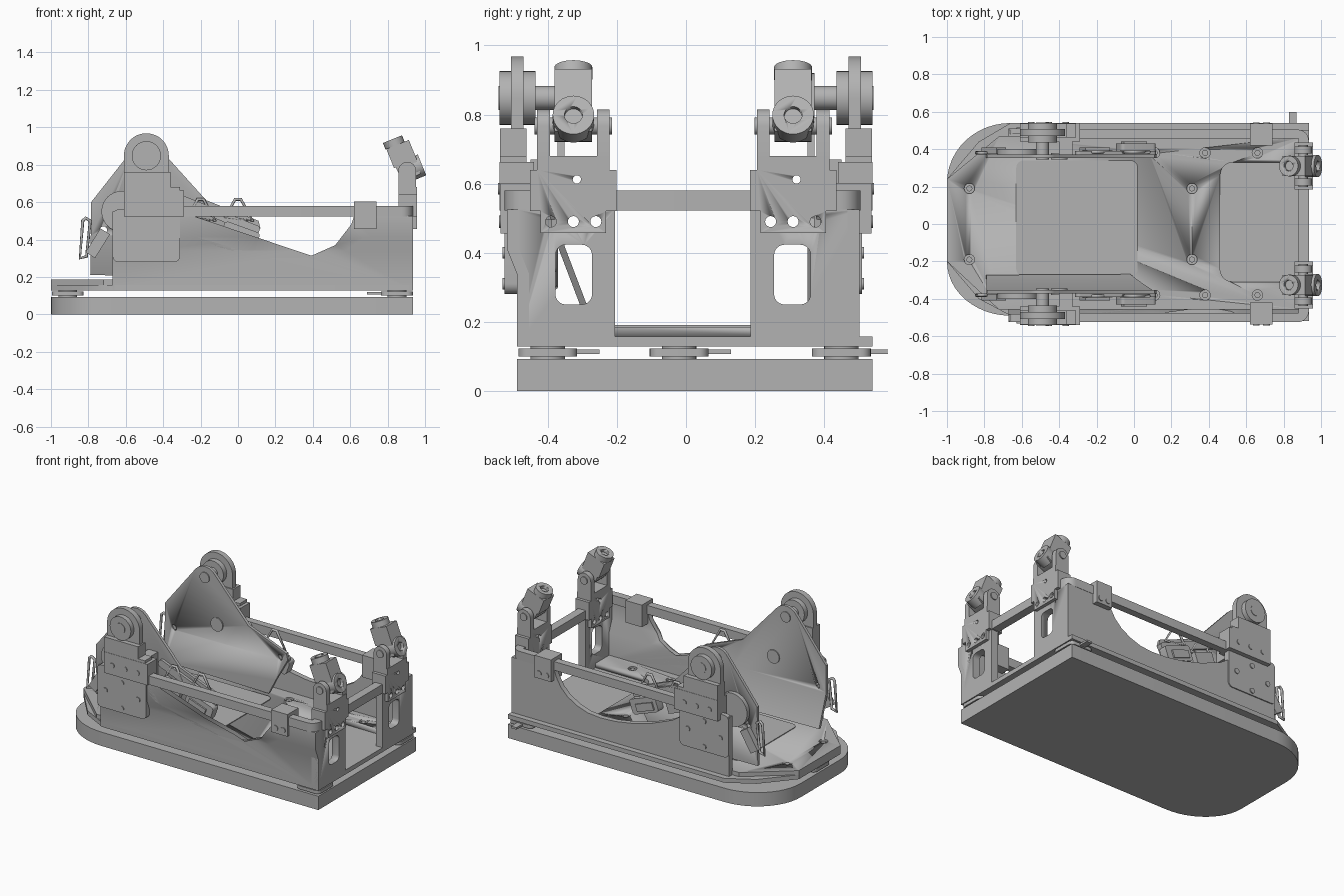
import bpy, bmesh, math
from mathutils import Matrix, Vector

if "Cube" in bpy.data.objects:
    bpy.data.objects.remove(bpy.data.objects["Cube"], do_unlink=True)

metal = bpy.data.materials.new("machined grey")
metal.use_nodes = True
metal.diffuse_color = (0.45, 0.45, 0.45, 1)
metal.node_tree.nodes["Principled BSDF"].inputs["Base Color"].default_value = (0.45, 0.45, 0.45, 1)


def finish(name, bm):
    bmesh.ops.recalc_face_normals(bm, faces=bm.faces)
    me = bpy.data.meshes.new(name)
    bm.to_mesh(me)
    bm.free()
    me.materials.append(metal)
    ob = bpy.data.objects.new(name, me)
    bpy.context.collection.objects.link(ob)
    bpy.ops.object.select_all(action="DESELECT")
    ob.select_set(True)
    bpy.context.view_layer.objects.active = ob
    bpy.ops.object.shade_smooth_by_angle(angle=math.radians(30))
    return ob


def prism(name, pts, axis, lo, hi, matrix=None, bends=(), slope=0.0):
    """Extrude a 2D outline along an axis; bends shear the part below or above a height."""
    lo, hi = min(lo, hi), max(lo, hi)
    place = {"x": lambda p, d: (d, p[0], p[1]),
             "y": lambda p, d: (p[0], d, p[1]),
             "z": lambda p, d: (p[0], p[1], d)}[axis]
    bm = bmesh.new()
    a = [bm.verts.new(place(p, lo)) for p in pts]
    b = [bm.verts.new(place(p, hi)) for p in pts]
    bm.faces.new(a)
    bm.faces.new(b)
    for i in range(len(pts)):
        j = (i + 1) % len(pts)
        bm.faces.new((a[i], a[j], b[j], b[i]))
    if bends:
        bmesh.ops.triangulate(bm, faces=bm.faces)
        for z in bends:
            bmesh.ops.bisect_plane(bm, geom=bm.verts[:] + bm.edges[:] + bm.faces[:],
                                   plane_co=(0, 0, z), plane_no=(0, 0, 1))
        for v in bm.verts:
            v.co.y += slope * (min(max(v.co.z, bends[0]), bends[1]) - bends[0])
    if matrix:
        bm.transform(matrix)
    return finish(name, bm)


def arc(cx, cy, rx, ry, a0, a1, n=12):
    return [(cx + rx * math.cos(math.radians(a0 + (a1 - a0) * i / n)),
             cy + ry * math.sin(math.radians(a0 + (a1 - a0) * i / n))) for i in range(n + 1)]


def circle(cx, cy, r, n=32):
    return arc(cx, cy, r, r, 0, 360, n)[:-1]


def rect(x0, x1, y0, y1, r=0.0):
    if not r:
        return [(x0, y0), (x1, y0), (x1, y1), (x0, y1)]
    return (arc(x1 - r, y1 - r, r, r, 0, 90, 6) + arc(x0 + r, y1 - r, r, r, 90, 180, 6)
            + arc(x0 + r, y0 + r, r, r, 180, 270, 6) + arc(x1 - r, y0 + r, r, r, 270, 360, 6))


def cut(ob, pts, axis, lo, hi):
    cutter = prism("cutter", pts, axis, lo, hi)
    cutter.hide_render = True
    m = ob.modifiers.new("cut", "BOOLEAN")
    m.operation, m.solver, m.object = "DIFFERENCE", "EXACT", cutter
    bpy.context.view_layer.objects.active = ob
    bpy.ops.object.modifier_apply(modifier=m.name)
    bpy.data.objects.remove(cutter, do_unlink=True)


def wire_loop(name, pts, y, r=0.009):
    cu = bpy.data.curves.new(name, "CURVE")
    cu.dimensions, cu.bevel_depth, cu.bevel_resolution = "3D", r, 2
    sp = cu.splines.new("POLY")
    sp.points.add(len(pts) - 1)
    for p, (x, z) in zip(sp.points, pts):
        p.co = (x, y, z, 1)
    sp.use_cyclic_u = True
    cu.materials.append(metal)
    bpy.context.collection.objects.link(bpy.data.objects.new(name, cu))


def tilted(x, z, angle):
    return Matrix.Translation(Vector((x, 0, z))) @ Matrix.Rotation(math.radians(angle), 4, "Y")


# base slab with rounded end, adapter plate and deck
prism("base_slab", [(0.935, -0.49), (0.935, 0.54)] + arc(-0.66, 0.22, 0.34, 0.32, 90, 180)
      + arc(-0.66, -0.2, 0.34, 0.29, 180, 270), "z", 0, 0.092)
prism("adapter_plate", [(0.935, -0.49), (0.935, 0.54), (-0.66, 0.54), (-0.83, 0.44), (-1, 0.24),
                        (-1, -0.2), (-0.83, -0.4), (-0.66, -0.49)], "z", 0.128, 0.157)
deck = prism("deck", [(0.92, -0.46), (0.92, 0.47), (-0.72, 0.47), (-1, 0.24), (-1, -0.2),
                      (-0.72, -0.46)], "z", 0.157, 0.185)
cut(deck, rect(0.46, 1.2, -0.31, 0.33, 0.07), "z", 0.15, 0.3)
bolts = [(x, s * 0.19) for x in (-0.88, 0.31) for s in (-1, 1)]
bolts += [(x, s * 0.38) for x in (0.11, 0.38, 0.66) for s in (-1, 1)]
for x, y in bolts:
    cut(deck, circle(x, y, 0.028, 16), "z", 0.17, 0.2)
    prism("deck_bolt", circle(x, y, 0.016, 12), "z", 0.165, 0.18)
prism("floor_panel", rect(-0.63, 0.02, -0.28, 0.34, 0.04), "z", 0.184, 0.19)

# three load pads with cable stubs
for x, y in ((-0.91, -0.02), (0.85, -0.4), (0.85, 0.45)):
    prism("load_pad", rect(x - 0.085, x + 0.085, y - 0.085, y + 0.085, 0.03), "z", 0.1, 0.122)
    prism("load_pad_neck", circle(x, y, 0.05), "z", 0.085, 0.13)
    prism("pad_cable_stub", rect(x - 0.02, x + 0.02, y, y + 0.15), "z", 0.106, 0.119)
prism("pad_lever", rect(0.69, 0.8, -0.42, -0.38), "z", 0.106, 0.119)

# side walls with a scooped upper edge
wall = [(-0.67, 0.13), (0.935, 0.13), (0.935, 0.525), (0.62, 0.525), (0.605, 0.48), (0.57, 0.42),
        (0.52, 0.37), (0.45, 0.33), (0.37, 0.303), (0.28, 0.295), (0.17, 0.3), (0.05, 0.32),
        (-0.1, 0.36), (-0.25, 0.42), (-0.31, 0.46), (-0.31, 0.55), (-0.67, 0.55)]
prism("front_wall", wall, "y", -0.49, -0.455, bends=(0.34, 0.41), slope=-0.4)
prism("back_wall", wall, "y", 0.468, 0.503)

# rail frame running round three sides
prism("rail_frame", [(-0.6, -0.525)] + arc(0.875, -0.465, 0.06, 0.06, -90, 0, 6)
      + arc(0.875, 0.445, 0.06, 0.06, 0, 90, 6) + [(-0.6, 0.505), (-0.6, 0.458), (0.88, 0.458),
      (0.88, -0.475), (-0.6, -0.475)], "z", 0.522, 0.58)

for s in (-1, 1):
    side = "front" if s < 0 else "back"
    out = 0.525 if s < 0 else 0.51

    # rail clip
    prism(side + "_rail_clip", rect(0.62, 0.74, 0.455, 0.602), "y", s * 0.42, s * 0.537)
    for x in (0.653, 0.708):
        prism("clip_bolt", circle(x, 0.49, 0.018, 16), "y", s * 0.53, s * 0.542)

    # end panel with slot
    mid = -0.325 if s < 0 else 0.308
    inner, outer = (-0.205, -0.49) if s < 0 else (0.187, 0.503)
    panel = prism(side + "_end_panel", rect(min(inner, outer), max(inner, outer), 0.13, 0.525),
                  "x", 0.885, 0.935)
    cut(panel, rect(mid - 0.053, mid + 0.053, 0.25, 0.423, 0.03), "x", 0.8, 1)

    # clevis bracket with holes and ears
    y = s * 0.318 - 0.008
    prof = [(y - 0.095, 0.457), (y + 0.095, 0.457), (y + 0.095, 0.52), (y + 0.125, 0.52),
            (y + 0.125, 0.64), (y + 0.105, 0.64), (y + 0.105, 0.68), (y - 0.105, 0.68),
            (y - 0.105, 0.64), (y - 0.125, 0.64), (y - 0.125, 0.52), (y - 0.095, 0.52)]
    bracket = prism(side + "_clevis_bracket", prof, "x", 0.857, 0.957)
    for hy, hz, r in ((-0.065, 0.49, 0.016), (0, 0.49, 0.016), (0.065, 0.49, 0.016), (0.01, 0.612, 0.012)):
        for part in (panel, bracket):
            cut(part, circle(y + hy, hz, r, 16), "x", 0.8, 1)
    ear = [(0.857, 0.66), (0.953, 0.66)] + arc(0.905, 0.767, 0.048, 0.048, 0, 180)
    for e in (-1, 1):
        prism("clevis_ear", ear, "y", y + e * 0.068, y + e * 0.105)
    prism("clevis_pin", circle(0.905, 0.767, 0.025), "y", y - 0.112, y + 0.112)

    # tilted swivel head
    head = tilted(0.905, 0.767, -22)
    body = prism(side + "_swivel_head", rect(-0.06, 0.07, 0.04, 0.15), "y", y - 0.054, y + 0.054, head)
    prism("swivel_lug", [(-0.05, 0.05), (-0.048, 0), (-0.03, -0.038), (0.0, -0.048), (0.06, -0.04),
                         (0.07, 0.05)], "y", y - 0.054, y + 0.054, head)
    ring = prism("swivel_socket", circle(y, 0, 0.06), "x", 0.02, 0.085)
    cut(ring, circle(y, 0, 0.026), "x", 0.04, 0.2)
    ring.data.transform(head)
    cap = prism("swivel_cap", circle(-0.01, y, 0.055), "z", 0.15, 0.187)
    cut(cap, circle(-0.01, y, 0.026), "z", 0.165, 0.3)
    cap.data.transform(head)

    # trunnion tower and rollers
    prism(side + "_tower_plate", rect(-0.67, -0.31, 0.28, 0.56, 0.03), "y", s * 0.48, s * out)
    prism(side + "_tower_block", rect(-0.61, -0.29, 0.522, 0.662), "y", s * 0.44, s * 0.54)
    prism(side + "_tower_neck", [(-0.61, 0.65), (-0.31, 0.65), (-0.31, 0.68), (-0.36, 0.68),
                                 (-0.36, 0.76), (-0.61, 0.76)], "y", s * 0.462, s * 0.538)
    prism(side + "_tower_ear", [(-0.61, 0.72), (-0.37, 0.72)]
          + arc(-0.49, 0.848, 0.12, 0.12, 0, 180, 24), "y", s * 0.47, s * 0.507)
    prism(side + "_roller", circle(-0.49, 0.848, 0.078), "y", s * 0.435, s * 0.54)
    prism(side + "_trunnion_pin", circle(-0.49, 0.848, 0.035), "y", s * 0.345, s * 0.543)
    for x, z in ((-0.61, 0.4), (-0.49, 0.48), (-0.49, 0.31), (-0.37, 0.4)):
        prism("tower_bolt", circle(x, z, 0.017, 16), "y", s * 0.5, s * (out + 0.006))
    for x in (-0.55, -0.455, -0.365):
        prism("tower_bolt", circle(x, 0.585, 0.017, 16), "y", s * 0.53, s * 0.545)

    # swinging cradle plate, the front one bent inward at the bottom
    outline = [(-0.79, 0.21), (-0.02, 0.2), (0.03, 0.3), (0.12, 0.46), (0.11, 0.5), (-0.17, 0.61)]
    outline += arc(-0.49, 0.83, 0.09, 0.09, 45, 140, 8) + [(-0.785, 0.6)]
    cradle = prism(side + "_cradle_plate", outline, "y", s * 0.352, s * 0.372,
                   bends=(0.1, 0.42) if s < 0 else (), slope=-0.38)
    if s < 0:
        cradle.location.y = 0.1216
    for x, z in ((-0.72, 0.45), (0.06, 0.46)):
        cut(cradle, circle(x, z, 0.02, 16), "y", s * 0.3, s * 0.42)
    prism("cradle_hub", circle(-0.4, 0.56, 0.045), "y", s * 0.345, s * 0.38)

    # strap hardware outside the cradle plate
    prism("pivot_disc", circle(-0.62, 0.55, 0.11), "y", s * 0.372, s * 0.4)
    prism("strap_arm", rect(-0.23, 0.23, -0.025, 0.025, 0.02), "y", s * 0.372, s * 0.39, tilted(-0.1, 0.53, 22))
    prism("strap_block", rect(-0.07, 0.07, -0.045, 0.045), "y", s * 0.375, s * 0.41, tilted(-0.21, 0.47, 20))
    prism("strap_buckle", rect(-0.1, 0.1, -0.05, 0.05, 0.02), "y", s * 0.375, s * 0.43, tilted(0.01, 0.42, 20))
    prism("buckle_tongue", rect(-0.065, 0.065, -0.025, 0.025), "y", s * 0.375, s * 0.44, tilted(0.0, 0.415, 20))
    prism("rear_buckle", rect(-0.03, 0.03, -0.075, 0.075), "y", s * 0.375, s * 0.41, tilted(-0.75, 0.38, 32))
    prism("spacer", rect(-0.4, -0.33, 0.5, 0.67), "y", s * 0.372, s * 0.45)
    wire_loop(side + "_rear_loop", [(-0.845, 0.3), (-0.83, 0.5), (-0.815, 0.515), (-0.79, 0.5),
                                    (-0.81, 0.31)], s * 0.38)
    for x in (-0.2, 0.0):
        wire_loop(side + "_strap_loop", [(x - 0.07, 0.52), (x - 0.015, 0.615), (x + 0.015, 0.615),
                                         (x + 0.08, 0.5)], s * 0.385)
